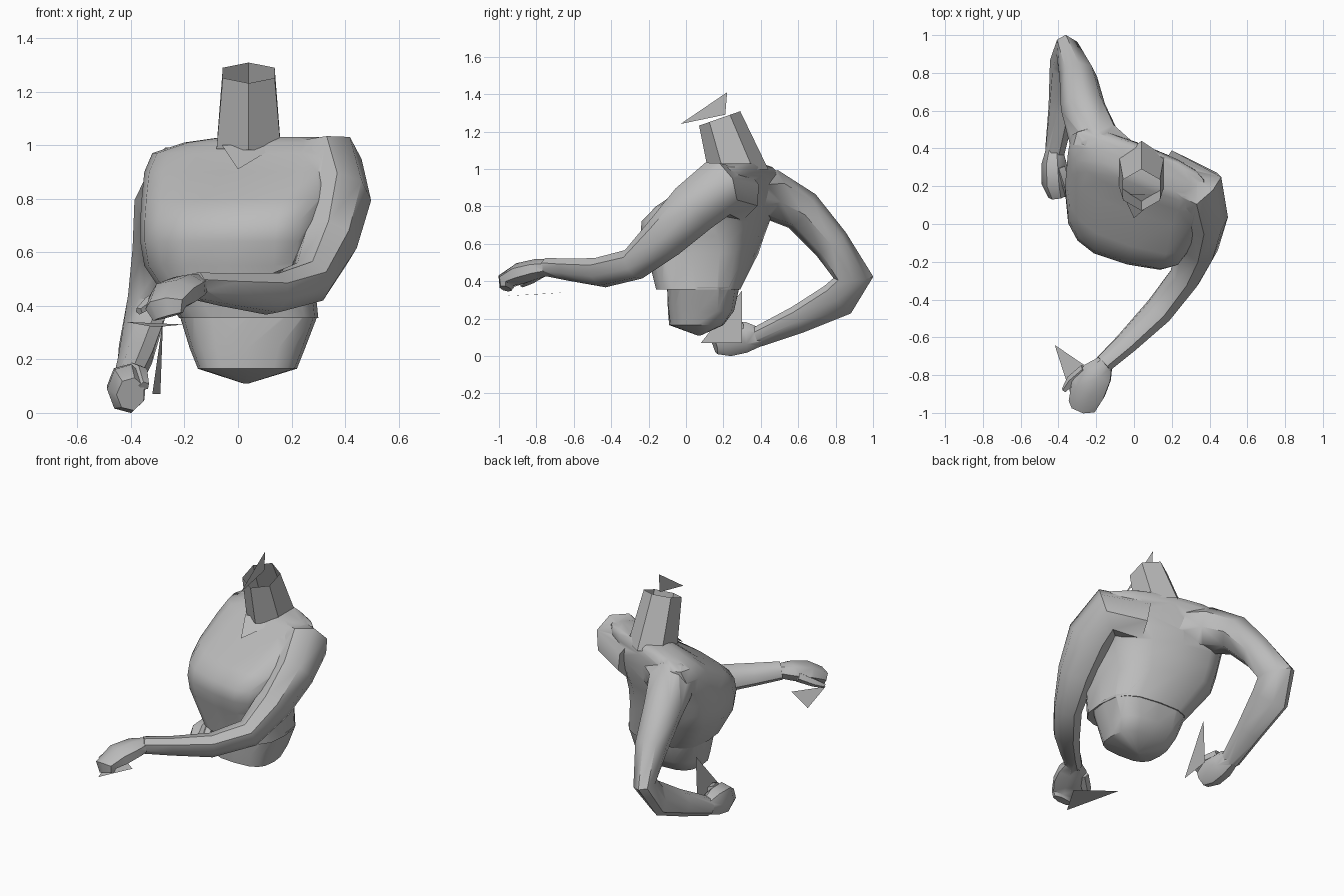
import bpy, bmesh, math
from mathutils import Vector

cube = bpy.data.objects.get("Cube")
if cube:
    bpy.data.objects.remove(cube, do_unlink=True)

GREY = (0.5, 0.5, 0.5, 1)
mat = bpy.data.materials.new("plain_grey")
mat.use_nodes = True
mat.diffuse_color = GREY
mat.node_tree.nodes["Principled BSDF"].inputs["Base Color"].default_value = GREY


def loft(name, rings, capped=True, angle=46):
    """Skin a stack of equal-sized rings into one object."""
    bm = bmesh.new()
    loops = [[bm.verts.new(p) for p in ring] for ring in rings]
    n = len(loops[0])
    for a, b in zip(loops, loops[1:]):
        for i in range(n):
            j = (i + 1) % n
            bm.faces.new((a[i], a[j], b[j], b[i]))
    if capped:
        bm.faces.new(loops[0][::-1])
        bm.faces.new(loops[-1])
    bmesh.ops.recalc_face_normals(bm, faces=bm.faces)
    return finish(name, bm, angle)


def finish(name, bm, angle):
    mesh = bpy.data.meshes.new(name)
    bm.to_mesh(mesh)
    bm.free()
    mesh.materials.append(mat)
    ob = bpy.data.objects.new(name, mesh)
    bpy.context.collection.objects.link(ob)
    shade(ob, angle)
    return ob


def shade(ob, angle):
    bpy.ops.object.select_all(action='DESELECT')
    ob.select_set(True)
    bpy.context.view_layer.objects.active = ob
    bpy.ops.object.shade_smooth_by_angle(angle=math.radians(angle))


def limb(name, path, sides=8):
    """Loft ellipses (x, y, z, half width, half height) along a bent path."""
    pts = [Vector(p[:3]) for p in path]
    last = len(pts) - 1
    rings, old, quat = [], None, None
    for i, p in enumerate(path):
        tangent = Vector()
        if i > 0:
            tangent += (pts[i] - pts[i - 1]).normalized()
        if i < last:
            tangent += (pts[i + 1] - pts[i]).normalized()
        tangent.normalize()
        if old is None:
            quat = tangent.to_track_quat('Z', 'Y')
        else:
            quat = old.rotation_difference(tangent) @ quat
        old = tangent
        ring = []
        for k in range(sides):
            a = 2 * math.pi * (k + 0.5) / sides
            ring.append(pts[i] + quat @ Vector((p[3] * math.cos(a), p[4] * math.sin(a), 0)))
        rings.append(ring)
    return loft(name, rings)


def plate(name, *corners):
    bm = bmesh.new()
    bm.faces.new([bm.verts.new(c) for c in corners])
    return finish(name, bm, 30)


def weld(base, parts):
    """Union the parts into the base so no hidden surfaces remain inside."""
    bpy.context.view_layer.objects.active = base
    for part in parts:
        mod = base.modifiers.new("weld", 'BOOLEAN')
        mod.operation = 'UNION'
        mod.solver = 'EXACT'
        mod.use_self = True
        mod.object = part
        bpy.ops.object.modifier_apply(modifier=mod.name)
        bpy.data.objects.remove(part, do_unlink=True)
    shade(base, 46)


def body_ring(z, x0, x1, y0, y1, twist, sides=16):
    """Rounded-box section, sheared so that one shoulder trails."""
    cx, cy, rx, ry = (x0 + x1) / 2, (y0 + y1) / 2, (x1 - x0) / 2, (y1 - y0) / 2
    ry -= 0.5 * twist * rx
    ring = []
    for k in range(sides):
        a = 2 * math.pi * k / sides
        c, s = math.cos(a), math.sin(a)
        dx = rx * math.copysign(abs(c) ** 0.65, c)
        dy = ry * math.copysign(abs(s) ** 0.65, s)
        ring.append((cx + dx, cy + dy - twist * dx, z))
    return ring


# Torso: chest with overhanging front edge, and the hips under it
torso = loft("torso", [body_ring(*r) for r in (
    (0.355, -0.22, 0.30, -0.17, 0.30, 0.08),
    (0.55, -0.35, 0.28, -0.22, 0.40, 0.2),
    (0.64, -0.365, 0.29, -0.255, 0.43, 0.25),
    (0.72, -0.365, 0.30, -0.25, 0.46, 0.28),
    (0.80, -0.36, 0.33, -0.17, 0.48, 0.3),
    (0.90, -0.35, 0.37, -0.01, 0.50, 0.36),
    (0.97, -0.32, 0.40, 0.07, 0.49, 0.38),
    (1.01, -0.20, 0.38, 0.12, 0.45, 0.38),
    (1.03, -0.06, 0.30, 0.17, 0.40, 0.38))])
hips = loft("hips", [body_ring(*r) for r in (
    (0.11, 0.02, 0.04, 0.06, 0.08, 0),
    (0.165, -0.15, 0.22, -0.09, 0.20, 0),
    (0.24, -0.18, 0.25, -0.10, 0.26, 0.03),
    (0.37, -0.22, 0.30, -0.11, 0.295, 0.08))])


# Neck: open six-sided tube leaning forward
def neck_ring(cy, z, rx, ry, slope):
    return [(0.04 + rx * math.cos(a) / 0.866, cy + ry * math.sin(a),
             z + slope * ry * math.sin(a))
            for a in (math.radians(30 + 60 * k) for k in range(6))]


loft("neck", [neck_ring(0.28, 0.99, 0.12, 0.16, 0.05),
              neck_ring(0.18, 1.27, 0.097, 0.11, 0.35)], False, 30)
plate("throat", (-0.06, 0.16, 1.0), (0.15, 0.16, 1.0), (0.0, 0.03, 0.91))

# Left arm, reaching forward across the body
left_arm = limb("left_arm", (
    (0.15, 0.26, 0.86, 0.15, 0.15),
    (0.345, 0.17, 0.895, 0.15, 0.155),
    (0.365, 0.04, 0.79, 0.13, 0.145),
    (0.335, -0.12, 0.63, 0.11, 0.12),
    (0.27, -0.28, 0.49, 0.085, 0.09),
    (0.13, -0.46, 0.445, 0.07, 0.09),
    (-0.04, -0.63, 0.46, 0.055, 0.07),
    (-0.16, -0.74, 0.475, 0.05, 0.055)))
left_hand = limb("left_hand", (
    (-0.15, -0.73, 0.475, 0.045, 0.045),
    (-0.19, -0.79, 0.465, 0.085, 0.055),
    (-0.24, -0.88, 0.44, 0.1, 0.06),
    (-0.27, -0.96, 0.40, 0.08, 0.05),
    (-0.26, -0.965, 0.36, 0.06, 0.03)), 7)
left_thumb = limb("left_thumb", (
    (-0.26, -0.77, 0.45, 0.03, 0.03),
    (-0.33, -0.83, 0.41, 0.03, 0.025),
    (-0.37, -0.88, 0.38, 0.015, 0.015)), 5)

# Right arm, drawn back with the elbow behind the body
right_arm = limb("right_arm", (
    (-0.05, 0.30, 0.86, 0.14, 0.14),
    (-0.21, 0.44, 0.87, 0.145, 0.135),
    (-0.27, 0.62, 0.775, 0.12, 0.115),
    (-0.295, 0.775, 0.60, 0.10, 0.10),
    (-0.335, 0.895, 0.42, 0.07, 0.115),
    (-0.36, 0.81, 0.30, 0.06, 0.12),
    (-0.385, 0.60, 0.195, 0.06, 0.085),
    (-0.42, 0.38, 0.10, 0.05, 0.06)))
right_hand = limb("right_hand", (
    (-0.42, 0.40, 0.10, 0.045, 0.05),
    (-0.42, 0.32, 0.10, 0.07, 0.085),
    (-0.415, 0.22, 0.09, 0.075, 0.095),
    (-0.40, 0.15, 0.07, 0.055, 0.065)), 7)
right_thumb = limb("right_thumb", (
    (-0.39, 0.30, 0.16, 0.03, 0.03),
    (-0.365, 0.22, 0.15, 0.03, 0.03),
    (-0.35, 0.15, 0.10, 0.02, 0.02)), 5)

weld(torso, (hips, left_arm, left_hand, left_thumb, right_arm, right_hand, right_thumb))

# Loose triangular plates beside the neck and both hands
plate("neck_marker", (0.04, -0.03, 1.24), (0.04, 0.22, 1.41), (0.04, 0.21, 1.29))
plate("right_hand_marker", (-0.32, 0.08, 0.07), (-0.29, 0.30, 0.07), (-0.28, 0.30, 0.35))
plate("left_hand_marker", (-0.42, -0.64, 0.34), (-0.20, -0.79, 0.33), (-0.31, -0.98, 0.32))
